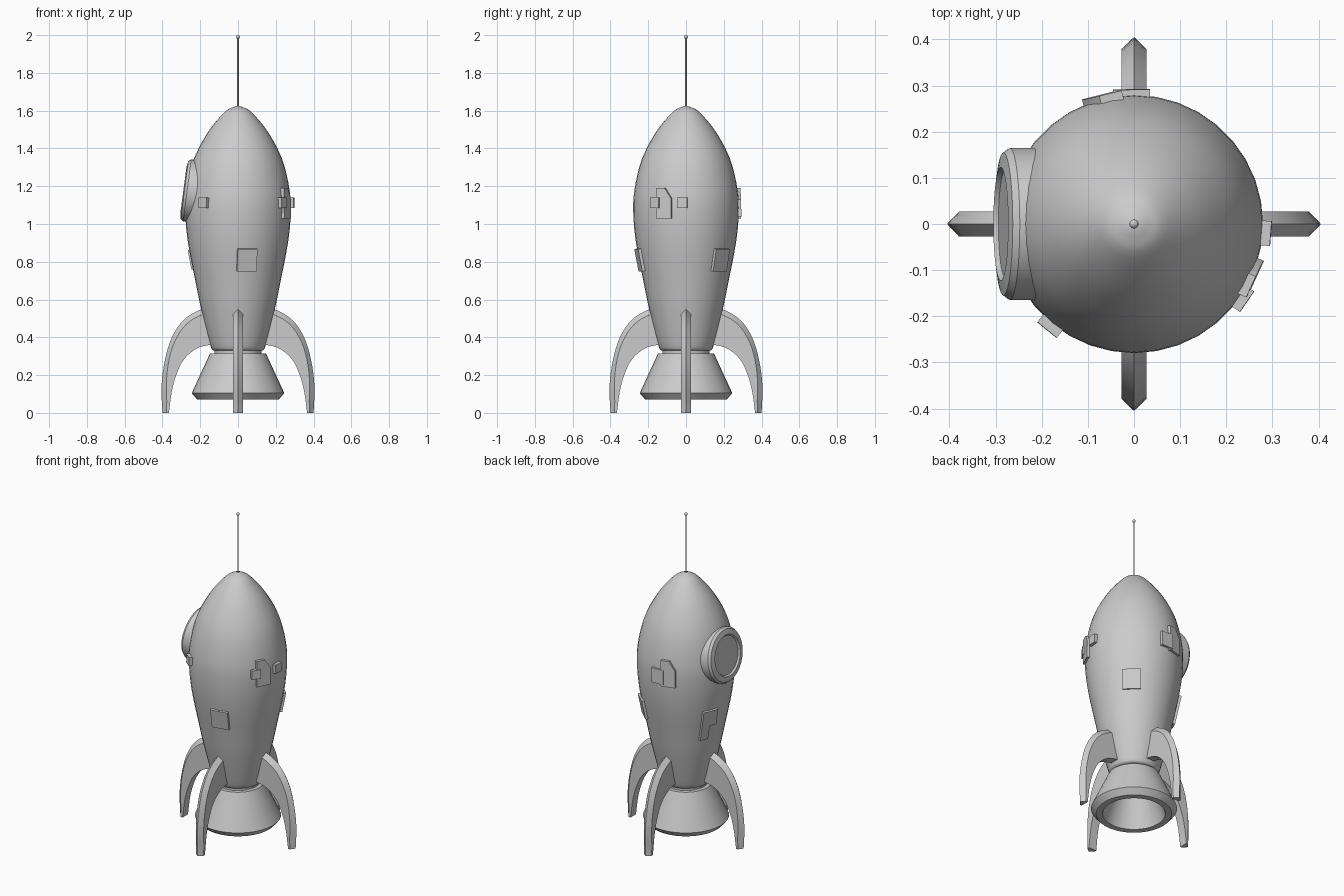
import bpy, bmesh, math
from mathutils import Vector, Matrix

if "Cube" in bpy.data.objects:
    bpy.data.objects.remove(bpy.data.objects["Cube"])


def spline(pts, n):
    """Smooth curve through the 2D control points."""
    p = [Vector(q) for q in pts]
    p = [2 * p[0] - p[1]] + p + [2 * p[-1] - p[-2]]
    out = []
    for i in range(1, len(p) - 2):
        a, b, c, d = p[i - 1:i + 3]
        for k in range(n):
            t = k / n
            out.append(0.5 * (2 * b + (c - a) * t + (2 * a - 5 * b + 4 * c - d) * t ** 2
                              + (3 * b - a - 3 * c + d) * t ** 3))
    return out + [p[-2]]


def finish(name, bm, matrix=Matrix(), angle=35):
    bmesh.ops.remove_doubles(bm, verts=bm.verts, dist=1e-5)
    bmesh.ops.recalc_face_normals(bm, faces=bm.faces)
    mesh = bpy.data.meshes.new(name)
    bm.to_mesh(mesh)
    bm.free()
    mesh.transform(matrix)
    ob = bpy.data.objects.new(name, mesh)
    bpy.context.collection.objects.link(ob)
    bpy.ops.object.select_all(action='DESELECT')
    ob.select_set(True)
    bpy.context.view_layer.objects.active = ob
    bpy.ops.object.shade_smooth_by_angle(angle=math.radians(angle))
    return ob


def loft(bm, rings, closed=True):
    """Skin a list of equal-length point rings."""
    rows = [[bm.verts.new(p) for p in ring] for ring in rings]
    n = len(rows[0])
    for a, b in zip(rows, rows[1:]):
        for j in range(n):
            k = (j + 1) % n
            bm.faces.new((a[j], a[k], b[k], b[j]))
    return rows


def lathe(name, profile, sides=36, matrix=Matrix(), angle=35):
    bm = bmesh.new()
    rings = [[(max(r, 0) * math.cos(2 * math.pi * j / sides),
               max(r, 0) * math.sin(2 * math.pi * j / sides), z)
              for j in range(sides)] for r, z in profile]
    loft(bm, rings)
    return finish(name, bm, matrix, angle)


# Hull
hull = spline([(.13, .33), (.147, .36), (.195, .55), (.22, .67), (.263, .89), (.279, 1.05),
               (.273, 1.18), (.235, 1.34), (.16, 1.485), (.074, 1.59), (.03, 1.617), (0, 1.625)], 4)
lathe("hull", [(0, .33)] + [tuple(p) for p in hull], angle=50)

# Exhaust nozzle, hollow underneath
lathe("nozzle", [(0, .335), (.125, .335), (.125, .315), (.148, .315), (.245, .105), (.215, .07),
                 (.178, .07), (.165, .11), (.10, .28), (0, .28)], angle=25)

# Antenna
lathe("antenna_rod", [(0, 1.6), (.004, 1.6), (.004, 1.99), (0, 1.99)], 8)
bm = bmesh.new()
bmesh.ops.create_uvsphere(bm, u_segments=12, v_segments=8, radius=.01)
finish("antenna_tip", bm, Matrix.Translation((0, 0, 1.99)))

# Four curved fins with a ridged outer edge
outer = spline([(.11, .56), (.19, .55), (.285, .495), (.35, .4), (.387, .28), (.405, .14), (.4, 0)], 4)
inner = spline([(.09, .37), (.15, .36), (.22, .34), (.285, .285), (.325, .205), (.35, .115), (.366, 0)], 4)
T = .027
for name, turn in (("right_fin", 0), ("back_fin", 90), ("left_fin", 180), ("front_fin", 270)):
    bm = bmesh.new()
    rings = []
    for o, i in zip(outer, inner):
        s = o + (i - o).normalized() * min(.028, (i - o).length * .6)
        rings.append([(o.x, 0, o.y), (s.x, T, s.y), (i.x, T, i.y), (i.x, -T, i.y), (s.x, -T, s.y)])
    rows = loft(bm, rings)
    bm.faces.new(rows[0])
    bm.faces.new(rows[-1])
    finish(name, bm, Matrix.Rotation(math.radians(turn), 4, 'Z'), 30)

# Round porthole on the left side, tipped slightly upward
port = Matrix.Translation((-.283, 0, 1.18)) @ Matrix.Rotation(math.radians(-82.5), 4, 'Y')
lathe("porthole_frame", [(.165, -.1), (.165, -.014), (.155, 0), (.123, .006), (.114, -.006), (.114, -.03)],
      40, port, 25)
lathe("porthole_glass", [(.116, -.004), (0, -.004)], 40, port)


def hull_at(z):
    """Hull radius and slope at a height."""
    for a, b in zip(hull, hull[1:]):
        if a.y <= z <= b.y:
            t = (z - a.y) / (b.y - a.y)
            return a.x + (b.x - a.x) * t, (b.x - a.x) / (b.y - a.y)


def plate(name, azimuth, z, outline, lift=.009, thick=.02):
    """Flat plate lying on the hull; outline is (sideways, up) seen from outside."""
    r, slope = hull_at(z)
    a = math.radians(azimuth)
    side = Vector((-math.sin(a), math.cos(a), 0))
    radial = Vector((math.cos(a), math.sin(a), 0))
    up = (radial * slope + Vector((0, 0, 1))).normalized()
    out = side.cross(up)
    base = radial * r + Vector((0, 0, z))
    bm = bmesh.new()
    rings = [[base + side * s + up * h + out * d for s, h in outline] for d in (lift - thick, lift)]
    rows = loft(bm, rings)
    bm.faces.new(rows[0])
    bm.faces.new(rows[1])
    finish(name, bm)


def box(w, h):
    return [(-w, -h), (w, -h), (w, h), (-w, h)]


# Hull repair plates
house = [(-.044, -.08), (.044, -.08), (.044, .025), (.006, .08), (-.044, .08)]
plate("front_plate", -79, .81, box(.053, .06))
plate("back_right_plate", 47, .81, box(.053, .06))
plate("left_l_plate", 157, .77, [(-.048, -.1), (.004, -.1), (.004, -.01), (.048, -.01), (.048, .095), (-.048, .095)])
plate("right_cut_plate", -24.5, 1.11, house)
plate("back_cut_plate", 104, 1.11, house)
plate("back_small_plate", 91, 1.085, box(.04, .045), .012)

# Small raised square blocks
for name, azimuth in (("left_block", 230.6), ("side_block", -34.5), ("right_block", -4)):
    plate(name, azimuth, 1.112, box(.027, .027), .018, .025)
